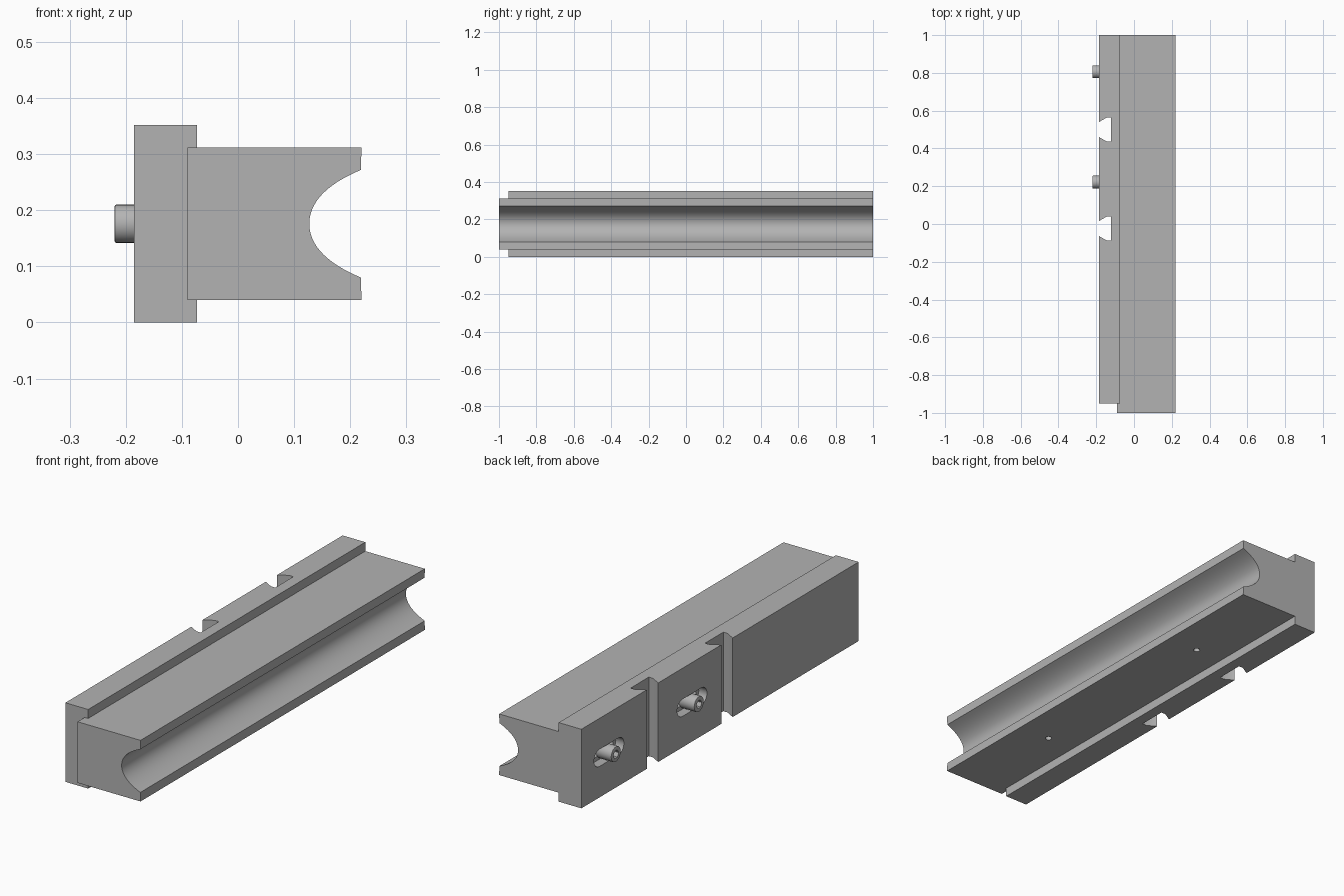
import bpy, bmesh, math
from mathutils import Matrix

default = bpy.data.objects.get("Cube")
if default:
    bpy.data.objects.remove(default, do_unlink=True)

grey = bpy.data.materials.new("plain grey")
grey.use_nodes = True
colour = (0.45, 0.45, 0.45, 1)
grey.diffuse_color = colour
grey.node_tree.nodes["Principled BSDF"].inputs["Base Color"].default_value = colour

MID_Z = 0.176
SCREW_Y = (0.806, 0.222)


def finish(name, bm):
    bmesh.ops.recalc_face_normals(bm, faces=bm.faces)
    mesh = bpy.data.meshes.new(name)
    bm.to_mesh(mesh)
    bm.free()
    mesh.materials.append(grey)
    obj = bpy.data.objects.new(name, mesh)
    bpy.context.collection.objects.link(obj)
    return obj


def extrude(name, points, direction):
    """Extrude a closed outline of 3D points along a direction."""
    bm = bmesh.new()
    face = bm.faces.new([bm.verts.new(p) for p in points])
    moved = bmesh.ops.extrude_face_region(bm, geom=[face])["geom"]
    bmesh.ops.translate(bm, vec=direction,
                        verts=[v for v in moved if isinstance(v, bmesh.types.BMVert)])
    return finish(name, bm)


def cylinder(name, radius, x0, x1, y, z, sides=32, vertical=False):
    """Cylinder along x from x0 to x1, or upright at x0 when vertical."""
    bm = bmesh.new()
    length = 0.1 if vertical else x1 - x0
    bmesh.ops.create_cone(bm, cap_ends=True, segments=sides, radius1=radius,
                          radius2=radius, depth=length)
    if vertical:
        bm.transform(Matrix.Translation((x0, y, z)))
    else:
        bm.transform(Matrix.Translation(((x0 + x1) / 2, y, z))
                     @ Matrix.Rotation(math.pi / 2, 4, "Y"))
    return finish(name, bm)


def slot(name, half_length, radius, x0, x1, y):
    """Round-ended slot lying along y, running through x0..x1."""
    outline = []
    for side in (1, -1):
        for i in range(13):
            a = math.pi * (i / 12 - 0.5)
            outline.append((x0, y + side * (half_length - radius + radius * math.cos(a)),
                            MID_Z + side * radius * math.sin(a)))
    return extrude(name, outline, (x1 - x0, 0, 0))


def cut(target, cutter):
    cutter.hide_render = True
    cutter.hide_set(True)
    mod = target.modifiers.new(cutter.name, "BOOLEAN")
    mod.operation = "DIFFERENCE"
    mod.solver = "EXACT"
    mod.object = cutter
    bpy.context.view_layer.objects.active = target
    bpy.ops.object.modifier_apply(modifier=mod.name)
    bpy.data.objects.remove(cutter, do_unlink=True)


def smooth(obj):
    bpy.ops.object.select_all(action="DESELECT")
    obj.select_set(True)
    bpy.context.view_layer.objects.active = obj
    bpy.ops.object.shade_smooth_by_angle(angle=math.radians(30))


# Long block with a curved groove along its right-hand edge
groove = []
steps = 28
for i in range(steps + 1):
    dz = 0.096 * (2 * i / steps - 1)
    dx = 7.6 * dz ** 2 + 260 * dz ** 4
    groove.append((0.127 + dx, MID_Z + dz))
outline = [(-0.09, 0.04), (0.22, 0.04)] + groove + [(0.22, 0.312), (-0.09, 0.312)]
block = extrude("grooved_block", [(x, -1, z) for x, z in outline], (0, 2, 0))
for y in (0.5, -0.5):
    cut(block, cylinder("pin_hole_cutter", 0.014, 0.065, 0, y, 0.04, 20, True))
smooth(block)

# Backing plate with a shallow channel that holds the block
channel = [(-0.185, 0), (-0.073, 0), (-0.073, 0.04), (-0.09, 0.04),
           (-0.09, 0.312), (-0.073, 0.312), (-0.073, 0.352), (-0.185, 0.352)]
plate = extrude("backing_plate", [(x, -0.95, z) for x, z in channel], (0, 1.95, 0))

# Dovetail notches across the plate
for y in (0.5, -0.024):
    half = [(-0.2, 0.032), (-0.185, 0.04), (-0.143, 0.064), (-0.122, 0.064)]
    ring = [(x, y + w, -0.1) for x, w in half] + [(x, y - w, -0.1) for x, w in reversed(half)]
    cut(plate, extrude("notch_cutter", ring, (0, 0, 0.6)))

# Stepped slots behind the screws
for y in SCREW_Y:
    cut(plate, slot("wide_slot_cutter", 0.105, 0.038, -0.25, -0.145, y))
    cut(plate, slot("narrow_slot_cutter", 0.086, 0.02, -0.2, -0.05, y))
smooth(plate)

# Socket-head screws
for label, y in zip(("rear", "front"), SCREW_Y):
    head = cylinder(label + "_screw_head", 0.034, -0.22, -0.145, y, MID_Z)
    bevel = head.modifiers.new("rim", "BEVEL")
    bevel.width = 0.003
    bevel.segments = 2
    bpy.context.view_layer.objects.active = head
    bpy.ops.object.modifier_apply(modifier="rim")
    cut(head, cylinder("socket_cutter", 0.019, -0.25, -0.188, y, MID_Z, 6))
    smooth(head)
    smooth(cylinder(label + "_screw_shank", 0.017, -0.146, -0.085, y, MID_Z, 24))
